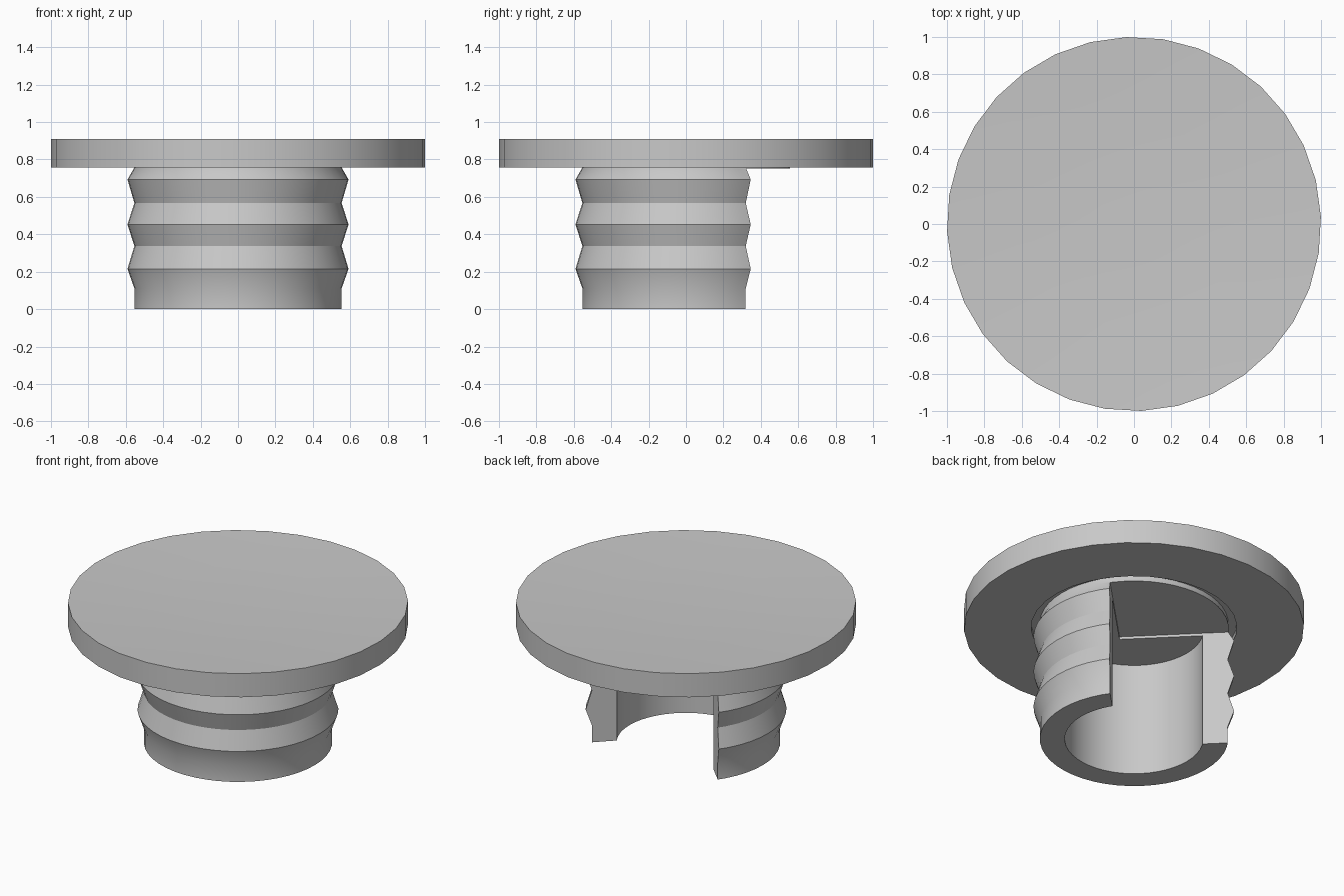
import bpy
import bmesh
from math import cos, sin, radians, pi

if "Cube" in bpy.data.objects:
    bpy.data.objects.remove(bpy.data.objects["Cube"], do_unlink=True)

# Single plain grey plastic
grey = bpy.data.materials.new("grey_plastic")
grey.use_nodes = True
colour = (0.58, 0.58, 0.58, 1)
grey.diffuse_color = colour
grey.node_tree.nodes["Principled BSDF"].inputs["Base Color"].default_value = colour


def lathe(name, profile, sides, turn=0.0):
    """Closed solid of revolution from (radius, height) points, bottom to top."""
    bm = bmesh.new()
    rings = []
    for r, z in profile:
        angles = [turn + 2 * pi * i / sides for i in range(sides)]
        rings.append([bm.verts.new((r * cos(a), r * sin(a), z)) for a in angles])
    for low, high in zip(rings, rings[1:]):
        for i in range(sides):
            j = (i + 1) % sides
            bm.faces.new((low[i], low[j], high[j], high[i]))
    bm.faces.new(rings[0][::-1])
    bm.faces.new(rings[-1])
    return finish(name, bm)


def prism(name, outline, bottom, top):
    """Upright prism over a counter-clockwise outline."""
    bm = bmesh.new()
    base = bm.faces.new([bm.verts.new((x, y, bottom)) for x, y in outline])
    new = bmesh.ops.extrude_face_region(bm, geom=[base])["geom"]
    verts = [v for v in new if isinstance(v, bmesh.types.BMVert)]
    bmesh.ops.translate(bm, verts=verts, vec=(0, 0, top - bottom))
    return finish(name, bm)


def finish(name, bm):
    bmesh.ops.recalc_face_normals(bm, faces=bm.faces)
    mesh = bpy.data.meshes.new(name)
    bm.to_mesh(mesh)
    bm.free()
    mesh.materials.append(grey)
    obj = bpy.data.objects.new(name, mesh)
    bpy.context.collection.objects.link(obj)
    return obj


def activate(obj):
    bpy.ops.object.select_all(action="DESELECT")
    obj.select_set(True)
    bpy.context.view_layer.objects.active = obj


def combine(obj, other, operation):
    """Apply a boolean with another solid, then remove that solid."""
    mod = obj.modifiers.new("combine", "BOOLEAN")
    mod.operation = operation
    mod.solver = "EXACT"
    mod.object = other
    activate(obj)
    bpy.ops.object.modifier_apply(modifier=mod.name)
    bpy.data.objects.remove(other, do_unlink=True)


# Ribbed stem, its top reaching into the cap
NECK, RIB = 0.554, 0.591
stem = lathe("ribbed_stem", [
    (NECK, 0), (NECK, 0.11), (RIB, 0.215), (NECK, 0.337), (RIB, 0.453),
    (NECK, 0.567), (RIB, 0.693), (NECK, 0.757), (NECK, 0.82)], 48)

# Round bore from below, then a right-angled wedge opening at the back
combine(stem, lathe("bore_cutter", [(0.408, -0.1), (0.408, 0.735)], 48), "DIFFERENCE")
apex = -0.132
wedge = prism("wedge_cutter", [(0, apex), (1, apex + 1), (-1, apex + 1)], -0.2, 0.752)
combine(stem, wedge, "DIFFERENCE")

# Wide cap, faintly dished on top, with a shallow recess around the neck below
plug = lathe("plug_cap", [
    (0.605, 0.787), (0.605, 0.757), (1, 0.757), (1, 0.91), (0.55, 0.89), (0.2, 0.885)],
    32, radians(2.3))
combine(plug, stem, "UNION")

activate(plug)
bpy.ops.object.shade_smooth_by_angle(angle=radians(30))
